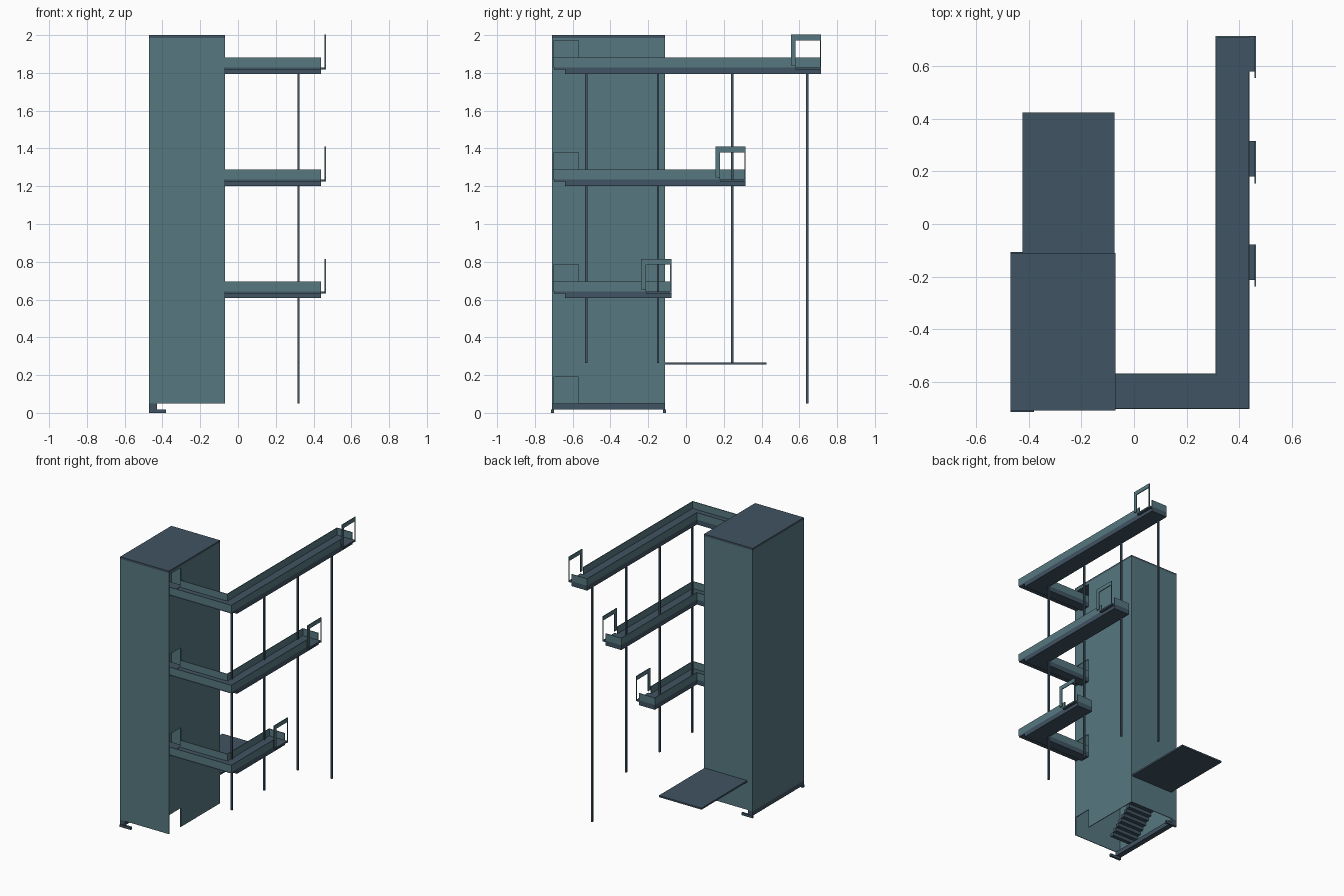
import bpy, bmesh

if "Cube" in bpy.data.objects:
    bpy.data.objects.remove(bpy.data.objects["Cube"])


def material(name, rgb):
    m = bpy.data.materials.new(name)
    m.diffuse_color = (*rgb, 1)
    m.use_nodes = True
    m.node_tree.nodes["Principled BSDF"].inputs["Base Color"].default_value = m.diffuse_color
    return m


TEAL = material("muted teal", (0.093, 0.19, 0.216))
SLATE = material("dark slate", (0.051, 0.087, 0.122))


def boxes(name, mat, spans):
    """One object from boxes given as (x0, x1, y0, y1, z0, z1)."""
    bm = bmesh.new()
    for x0, x1, y0, y1, z0, z1 in spans:
        r = bmesh.ops.create_cube(bm, size=1)
        for v in r["verts"]:
            v.co = (x0 if v.co.x < 0 else x1,
                    y0 if v.co.y < 0 else y1,
                    z0 if v.co.z < 0 else z1)
    me = bpy.data.meshes.new(name)
    bm.to_mesh(me)
    bm.free()
    me.materials.append(mat)
    ob = bpy.data.objects.new(name, me)
    bpy.context.collection.objects.link(ob)
    return ob


T = 0.005                                  # sheet thickness
X0, X1, Y0, Y1 = -0.47, -0.07, -0.71, -0.11   # tower footprint
BASE, TOP, RISE = 0.05, 1.985, 0.593
D0, D1 = -0.70, -0.57                      # doorway along y
levels = [BASE + RISE * i - 0.012 for i in range(1, 4)]   # walkway floor undersides

# Tower walls
boxes("tower_front_wall", TEAL, [(X0, X1, Y0, Y0 + T, BASE, TOP)])
boxes("tower_back_wall", TEAL, [(X0, X1, Y1 - T, Y1, BASE, TOP)])
boxes("tower_left_wall", TEAL, [(X0, X0 + T, Y0, Y1, BASE, TOP)])

# Right wall with four doorways, built as panels around the openings
panels = [(X1 - T, X1, D1, Y1, BASE, TOP), (X1 - T, X1, Y0, D0, BASE, TOP)]
z = BASE + 0.14
for f in levels:
    panels.append((X1 - T, X1, D0, D1, z, f + 0.01))
    z = f + 0.155
panels.append((X1 - T, X1, D0, D1, z, TOP))
boxes("tower_right_wall", TEAL, panels)

# Roof, side sill and feet
boxes("roof", SLATE, [(X0, X1, Y0, Y1, TOP, 2.0)])
boxes("side_sill", SLATE, [(X0, -0.43, Y0, Y1, 0.018, BASE)])
boxes("feet", SLATE, [(X0, -0.38, Y0 - 0.005, Y0 + 0.012, 0, 0.018),
                      (X0, -0.38, Y1 - 0.012, Y1 + 0.003, 0, 0.018)])

# Rear platform
boxes("rear_platform", SLATE, [(-0.425, -0.075, Y1, 0.425, 0.255, 0.267)])

# Switchback stairs inside the tower
steps, landings = [], []
n, half, mid = 12, RISE / 2, (X0 + X1) / 2
ya, yb = D1, Y1 - 0.12
run, h = (yb - ya) / n, half / n
for k in range(3):
    z0 = BASE + RISE * k
    for i in range(n):
        za, zb = z0 + h * i, z0 + half + h * i
        steps.append((X0 + T, mid, ya + run * i, ya + run * (i + 1), za, za + h))
        steps.append((mid, X1 - T, yb - run * (i + 1), yb - run * i, zb, zb + h))
    landings.append((X0 + T, X1 - T, yb, Y1 - T, z0 + half - 0.012, z0 + half))
    landings.append((X0 + T, X1 - T, Y0 + T, ya, z0 + RISE - 0.012, z0 + RISE))
boxes("stair_steps", SLATE, steps)
boxes("stair_landings", SLATE, landings)

# L-shaped walkways, longer at each level
XA, XB = 0.31, 0.44
for i, (f, end) in enumerate(zip(levels, (-0.078, 0.315, 0.715)), 1):
    s = f + 0.012                          # floor surface
    r = f + 0.064                          # top of side panels
    gate = end - 0.135
    boxes(f"walkway_floor_{i}", SLATE, [
        (X1, XB, D0, D1, f, s), (XA, XB, D1, end, f, s),
        (XB, 0.46, gate, end, f, s)])
    boxes(f"walkway_beam_{i}", SLATE, [
        (X1, XA, -0.64, D1, f - 0.024, f), (XA, XB, -0.64, end, f - 0.024, f)])
    boxes(f"walkway_side_panels_{i}", TEAL, [
        (X1, XB, D0 - T, D0, s, r),
        (X1, XA, D1 - T, D1, s, r),
        (XA, XA + T, D1 - T, end, s, r),
        (XB - T, XB, D0, gate, s, r),
        (XA, XB, end - T, end, s, r)])
    # Exit frame beside the open end
    boxes(f"exit_frame_{i}", TEAL, [
        (0.459, 0.465, gate - 0.025, gate, s + 0.01, f + 0.185),
        (0.459, 0.465, gate, end, f + 0.155, f + 0.185),
        (0.459, 0.465, end - 0.006, end, f, f + 0.155)])

# Support posts under the walkways
P = 0.006
for i, (y, z0) in enumerate([(-0.528, 0.265), (-0.148, 0.265), (0.245, 0.265), (0.642, 0.05)], 1):
    boxes(f"support_post_{i}", SLATE, [(0.32 - P, 0.32 + P, y - P, y + P, z0, levels[2] - 0.01)])
